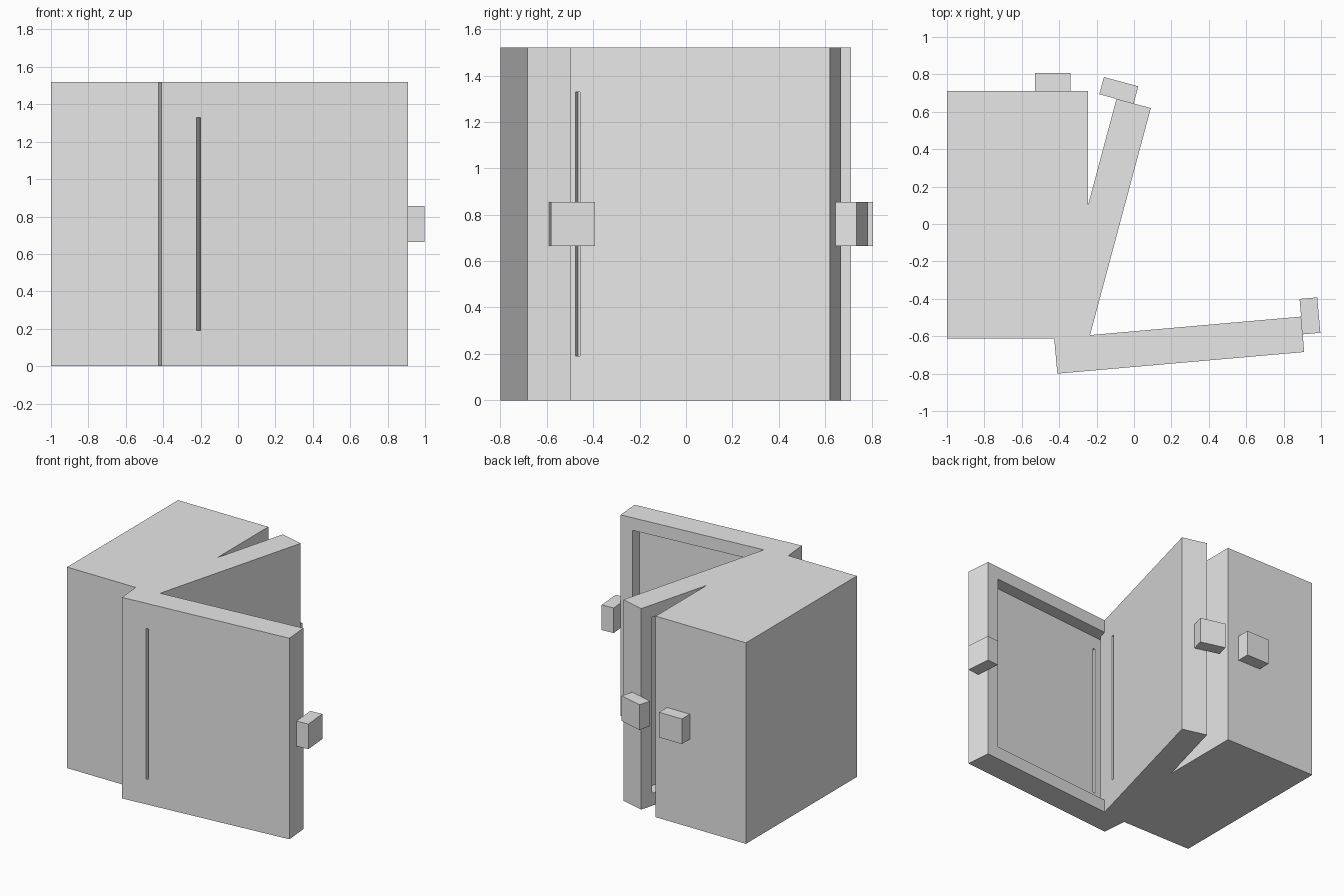
import bpy
from math import radians
from mathutils import Matrix

old = bpy.data.objects.get("Cube")
if old:
    bpy.data.objects.remove(old, do_unlink=True)

grey = bpy.data.materials.new("plain grey")
grey.use_nodes = True
grey.diffuse_color = (0.8, 0.8, 0.8, 1)
grey.node_tree.nodes["Principled BSDF"].inputs["Base Color"].default_value = (0.8, 0.8, 0.8, 1)

LENGTH, HEIGHT, THICK = 1.325, 1.52, 0.19
RIM = THICK / 2


def block(name, u, v, z, frame):
    """Box spanning the given ranges in a leaf's own frame."""
    verts = [(a, b, c) for a in u for b in v for c in z]
    faces = [(0, 1, 3, 2), (4, 6, 7, 5), (0, 4, 5, 1),
             (2, 3, 7, 6), (0, 2, 6, 4), (1, 5, 7, 3)]
    mesh = bpy.data.meshes.new(name)
    mesh.from_pydata(verts, [], faces)
    mesh.materials.append(grey)
    obj = bpy.data.objects.new(name, mesh)
    obj.matrix_world = frame
    bpy.context.collection.objects.link(obj)
    return obj


def carve(obj, cutters):
    """Subtract the cutters, bake the result and discard them."""
    for cutter in cutters:
        cutter.hide_render = True
        mod = obj.modifiers.new("carve", 'BOOLEAN')
        mod.operation = 'DIFFERENCE'
        mod.solver = 'EXACT'
        mod.object = cutter
    bpy.context.view_layer.update()
    graph = bpy.context.evaluated_depsgraph_get()
    baked = bpy.data.meshes.new_from_object(obj.evaluated_get(graph))
    obj.modifiers.clear()
    obj.data = baked
    for cutter in cutters:
        bpy.data.objects.remove(cutter, do_unlink=True)


def leaf(name, corner, angle, thick, hollow):
    """Slab running from its hinge corner, with a latch block at its free end."""
    frame = Matrix.Translation((*corner, 0)) @ Matrix.Rotation(radians(angle), 4, 'Z')
    slab = block(name, (0, LENGTH), (0, thick), (0, HEIGHT), frame)
    mid = HEIGHT / 2
    block(name + "_latch", (LENGTH, LENGTH + RIM), (RIM, RIM + THICK),
          (mid - RIM, mid + RIM), frame)
    if hollow:
        # Shallow tray on the inner side, and a narrow slit near the hinge
        tray = block("tray_cutter", (RIM, LENGTH - RIM), (RIM, thick + RIM),
                     (RIM, HEIGHT - RIM), frame)
        slit = block("slit_cutter", (THICK, THICK + 0.02), (-RIM, RIM * 1.5),
                     (THICK, HEIGHT - THICK), frame)
        carve(slab, [tray, slit])


leaf("main_body", (-0.245, -0.613), 90, 0.755, False)
leaf("middle_panel", (-0.253, -0.66), 75, THICK, True)
leaf("front_door", (-0.41, -0.8), 5, THICK, True)
